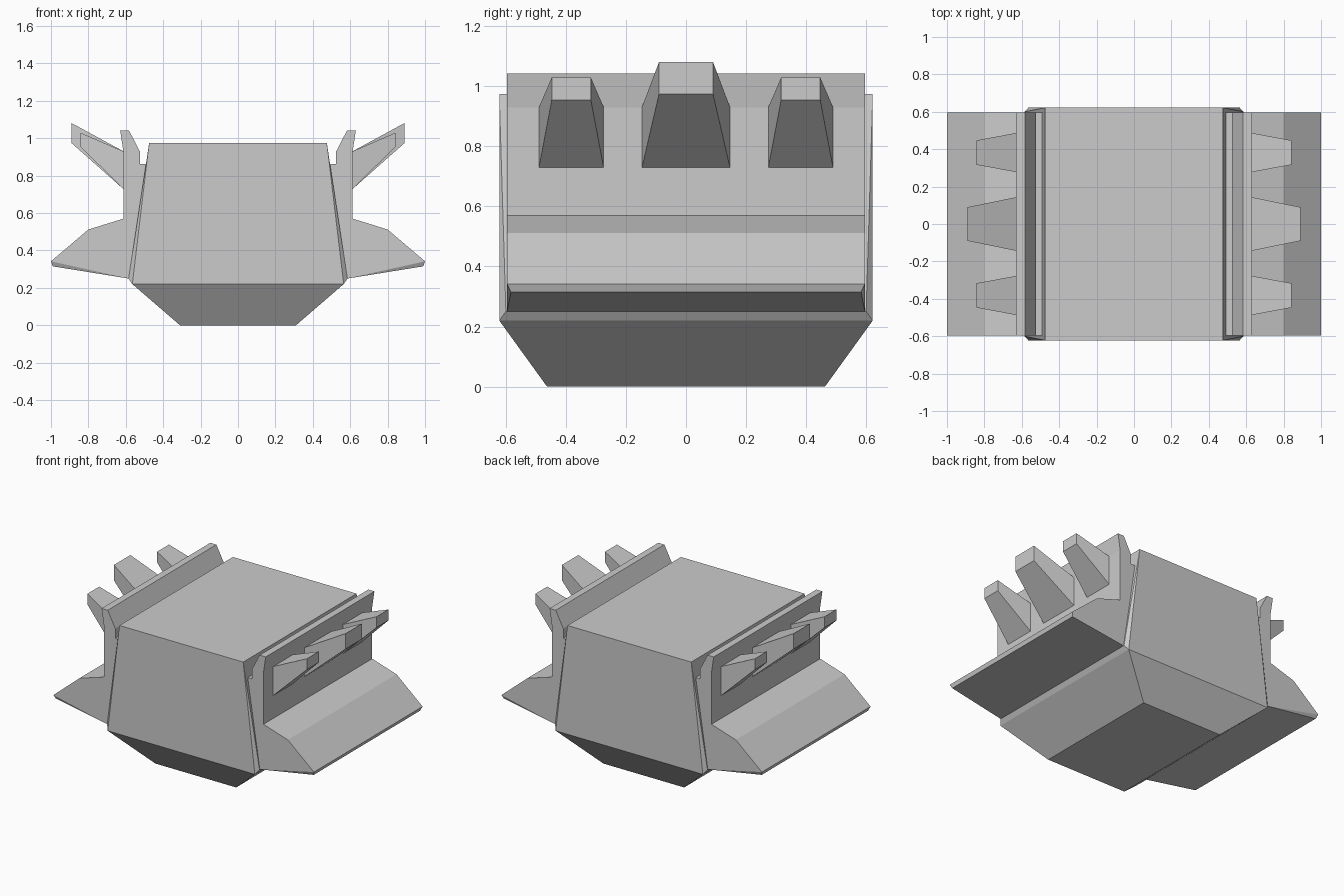
import bpy, bmesh
from math import radians

if "Cube" in bpy.data.objects:
    bpy.data.objects.remove(bpy.data.objects["Cube"])


def finish(name, bm, mirror=False):
    bmesh.ops.recalc_face_normals(bm, faces=bm.faces[:])
    mesh = bpy.data.meshes.new(name)
    bm.to_mesh(mesh)
    bm.free()
    ob = bpy.data.objects.new(name, mesh)
    bpy.context.collection.objects.link(ob)
    if mirror:
        ob.modifiers.new("Mirror", 'MIRROR').use_mirror_merge = False
    return ob


def loft(bm, rings):
    """Join vertex rings with quads and cap both ends."""
    vs = [[bm.verts.new(p) for p in r] for r in rings]
    n = len(vs[0])
    for a, b in zip(vs, vs[1:]):
        for i in range(n):
            j = (i + 1) % n
            bm.faces.new((a[i], a[j], b[j], b[i]))
    caps = [bm.faces.new(vs[0]), bm.faces.new(vs[-1])]
    return vs, caps


# Main body: tapered block, bevelled base and shallow raised sides
bm = bmesh.new()
levels = [(.31, .463, 0), (.565, .622, .22), (.585, .6, .25),
          (.493, .6, .86), (.475, .622, .975)]
for x, y, z in levels:
    for sx in (-1, 1):
        for sy in (-1, 1):
            bm.verts.new((sx * x, sy * y, z))
bmesh.ops.convex_hull(bm, input=bm.verts[:])
bmesh.ops.dissolve_limit(bm, angle_limit=radians(1), verts=bm.verts[:], edges=bm.edges[:])
finish("body", bm)

# Side plates: one profile with the lower fin and upper rim
profile = [(.585, .25), (.99, .315), (1, .342), (.8, .512), (.613, .57),
           (.613, .93), (.63, 1.042), (.583, 1.042), (.525, .93),
           (.525, .862), (.492, .862)]
bm = bmesh.new()
rings = [[(x, s * (.583 if i == 1 else .596), z) for i, (x, z) in enumerate(profile)]
         for s in (-1, 1)]
vs, caps = loft(bm, rings)
for ring, cap in zip(vs, caps):
    bmesh.utils.face_split(cap, ring[0], ring[2])
finish("side_plate", bm, mirror=True)

# Tapered spikes rising outward from each plate
def spike(name, cy, base, tip, tip_x, z0, z1):
    def rect(x, h, a, b):
        return [(x, cy - h, a), (x, cy + h, a), (x, cy + h, b), (x, cy - h, b)]
    bm = bmesh.new()
    loft(bm, [rect(.612, base, .728, .93), rect(tip_x, tip, z0, z1)])
    finish(name, bm, mirror=True)


spike("middle_spike", 0, .147, .09, .89, .974, 1.081)
for label, cy in (("front", -.382), ("rear", .382)):
    spike(label + "_spike", cy, .108, .065, .843, .955, 1.03)
